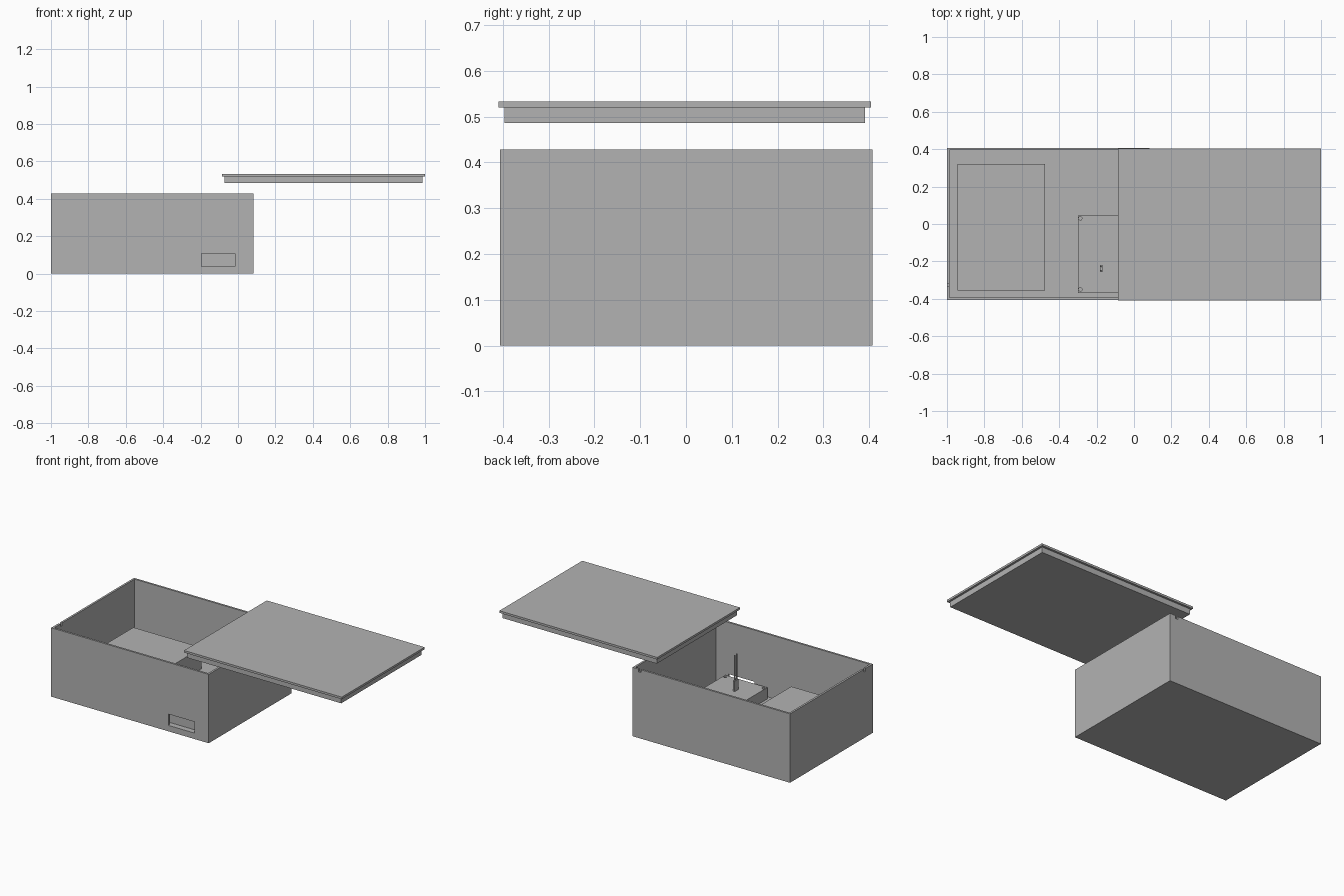
import bpy

cube = bpy.data.objects.get("Cube")
if cube:
    bpy.data.objects.remove(cube, do_unlink=True)

GREY = (0.45, 0.45, 0.45, 1)
grey = bpy.data.materials.new("plain grey")
grey.use_nodes = True
grey.diffuse_color = GREY
grey.node_tree.nodes["Principled BSDF"].inputs["Base Color"].default_value = GREY


def finish(name):
    obj = bpy.context.object
    obj.name = name
    obj.data.materials.append(grey)
    return obj


def box(name, x, y, z):
    """Box spanning the given (low, high) ranges."""
    spans = (x, y, z)
    bpy.ops.mesh.primitive_cube_add(size=1, location=[(a + b) / 2 for a, b in spans])
    bpy.context.object.scale = [b - a for a, b in spans]
    bpy.ops.object.transform_apply(location=False, rotation=False, scale=True)
    return finish(name)


def post(name, x, y, low, high, radius):
    bpy.ops.mesh.primitive_cylinder_add(vertices=16, radius=radius, depth=high - low,
                                        location=(x, y, (low + high) / 2))
    return finish(name)


def carve(target, cutters):
    """Subtract every cutter, then discard it."""
    for cutter in cutters:
        cutter.hide_render = True
        mod = target.modifiers.new("cut", 'BOOLEAN')
        mod.operation = 'DIFFERENCE'
        mod.solver = 'EXACT'
        mod.object = cutter
        bpy.context.view_layer.objects.active = target
        bpy.ops.object.modifier_apply(modifier=mod.name)
        bpy.data.objects.remove(cutter, do_unlink=True)


FLOOR = 0.037
WALL = 0.0125
LEFT, RIGHT = -1.0, 0.083
FRONT, BACK = -0.406, 0.407
TOP = 0.428

# Open case with a front port and two small rim notches
case = box("case", (LEFT, RIGHT), (FRONT, BACK), (0, TOP))
carve(case, [
    box("cavity", (LEFT + WALL, RIGHT - WALL), (FRONT + WALL, BACK - WALL), (FLOOR, 0.6)),
    box("port", (-0.195, -0.015), (-0.5, -0.38), (FLOOR, 0.107)),
    box("side_notch", (-1.1, -0.98), (-0.335, -0.318), (TOP - 0.018, 0.6)),
    box("back_notch", (0.025, 0.042), (0.38, 0.5), (TOP - 0.018, 0.6)),
])

# Lid with its stepped insert, floating to one side
box("lid_plate", (-0.085, 1.0), (-0.409, 0.404), (0.52, 0.533))
box("lid_insert", (-0.073, 0.987), (-0.396, 0.391), (0.486, 0.52))

# Large inner block
box("battery_block", (-0.945, -0.475), (-0.355, 0.322), (FLOOR, 0.167))

# Smaller block with screw holes at its corners
DECK = 0.108
board = box("board_block", (-0.3, -0.01), (-0.37, 0.045), (FLOOR, DECK))
carve(board, [post("screw_hole", x, y, 0.05, 0.2, 0.009)
              for x in (-0.287, -0.024) for y in (-0.35, 0.03)])

# Plug with two upright pins
box("plug", (-0.181, -0.169), (-0.257, -0.22), (DECK, 0.173))
for i, y in enumerate((-0.249, -0.228)):
    post(f"pin_{i + 1}", -0.175, y, 0.173, 0.33, 0.004)
